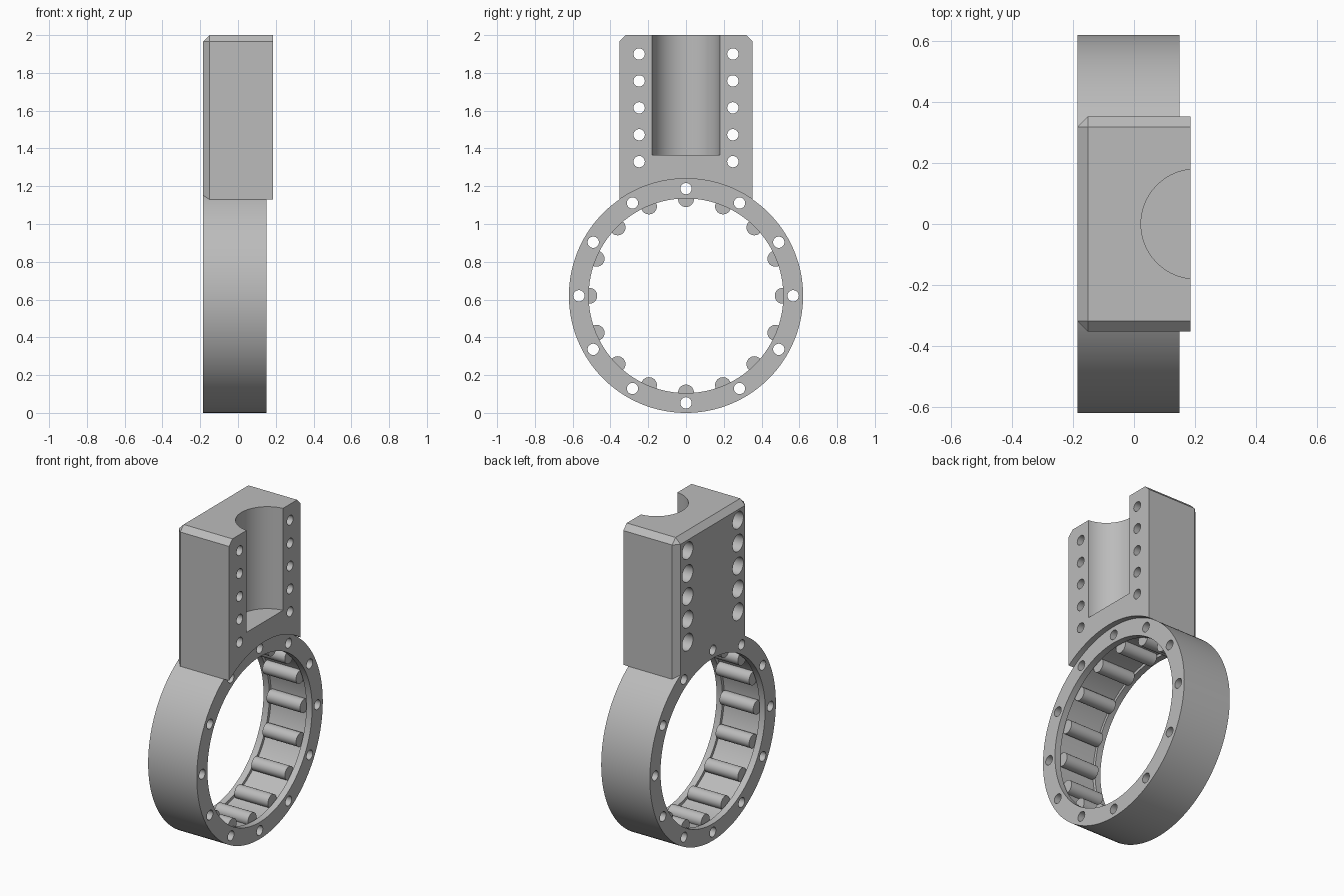
import bpy
import bmesh
from math import cos, sin, pi
from mathutils import Matrix, Vector

if "Cube" in bpy.data.objects:
    bpy.data.objects.remove(bpy.data.objects["Cube"])

RING_R = 0.62          # outer radius, also the height of the ring centre
BACK = -0.185          # shared flat face of ring and block
RING_FRONT = 0.15
BLOCK_FRONT = 0.185

grey = bpy.data.materials.new("machined grey")
grey.use_nodes = True
grey.diffuse_color = (0.5, 0.5, 0.5, 1)
grey.node_tree.nodes["Principled BSDF"].inputs["Base Color"].default_value = (0.5, 0.5, 0.5, 1)


def add_object(name, bm):
    mesh = bpy.data.meshes.new(name)
    bm.to_mesh(mesh)
    bm.free()
    mesh.materials.append(grey)
    obj = bpy.data.objects.new(name, mesh)
    bpy.context.collection.objects.link(obj)
    return obj


def x_cylinders(name, centres, radius, x0, x1, sides):
    """Cylinders lying along x, one for each (y, z) centre."""
    bm = bmesh.new()
    for y, z in centres:
        place = Matrix.Translation(((x0 + x1) / 2, y, z)) @ Matrix.Rotation(pi / 2, 4, "Y")
        bmesh.ops.create_cone(bm, cap_ends=True, segments=sides, radius1=radius,
                              radius2=radius, depth=x1 - x0, matrix=place)
    return add_object(name, bm)


def around_ring(count, radius):
    return [(radius * cos(2 * pi * i / count), RING_R + radius * sin(2 * pi * i / count))
            for i in range(count)]


def activate(obj):
    bpy.ops.object.select_all(action="DESELECT")
    obj.select_set(True)
    bpy.context.view_layer.objects.active = obj


def cut(obj, cutters):
    activate(obj)
    for cutter in cutters:
        mod = obj.modifiers.new("cut", "BOOLEAN")
        mod.operation = "DIFFERENCE"
        mod.solver = "EXACT"
        mod.object = cutter
        bpy.ops.object.modifier_apply(modifier=mod.name)


centre = [(0, RING_R)]

# Cutters
bore = x_cylinders("bore_cutter", centre, 0.515, -1, 1, 128)
channel = x_cylinders("channel_cutter", centre, 0.533, -0.145, 0.11, 128)
ring_holes = x_cylinders("ring_hole_cutter", around_ring(12, 0.567), 0.03, -1, 1, 24)
saddle = x_cylinders("saddle_cutter", centre, RING_R, -1, 1, 128)
bolt_spots = [(side * 0.248, 1.33 + 0.1425 * i) for side in (-1, 1) for i in range(5)]
bolt_holes = x_cylinders("bolt_hole_cutter", bolt_spots, 0.03, -1, 1, 24)
counterbores = x_cylinders("counterbore_cutter", bolt_spots, 0.053, -0.3, -0.06, 32)
bm = bmesh.new()
bmesh.ops.create_cone(bm, cap_ends=True, segments=96, radius1=0.18, radius2=0.18,
                      depth=1, matrix=Matrix.Translation((0.203, 0, 1.865)))
pocket = add_object("pocket_cutter", bm)

# Bearing ring with inner roller channel and bolt circle
ring = x_cylinders("bearing_ring", centre, RING_R, BACK, RING_FRONT, 128)
cut(ring, [bore, channel, ring_holes])

# Rollers seated in the channel
rollers = x_cylinders("rollers", around_ring(16, 0.512), 0.042, -0.133, 0.098, 32)
cut(rollers, [ring_holes])

# Mounting block, chamfered on the top and the back edges
bm = bmesh.new()
size = Vector((BLOCK_FRONT - BACK, 0.705, 1.0))
bmesh.ops.create_cube(bm, size=1, matrix=Matrix.Translation((0, 0, 1.5)) @ Matrix.Diagonal(size).to_4x4())


def is_chamfered(edge):
    mid = (edge.verts[0].co + edge.verts[1].co) / 2
    top_edge = mid.z > 1.99 and mid.x < 0.1
    back_side = mid.x < -0.1 and abs(mid.y) > 0.3
    return top_edge or back_side and 1.4 < mid.z < 1.6


bmesh.ops.bevel(bm, geom=[e for e in bm.edges if is_chamfered(e)], offset=0.034,
                segments=1, affect="EDGES")
block = add_object("mounting_block", bm)
cut(block, [saddle, pocket, counterbores, bolt_holes])

for obj in (ring, rollers, block):
    activate(obj)
    bpy.ops.object.shade_smooth_by_angle(angle=pi / 6)

for cutter in (bore, channel, ring_holes, saddle, bolt_holes, counterbores, pocket):
    bpy.data.objects.remove(cutter)
